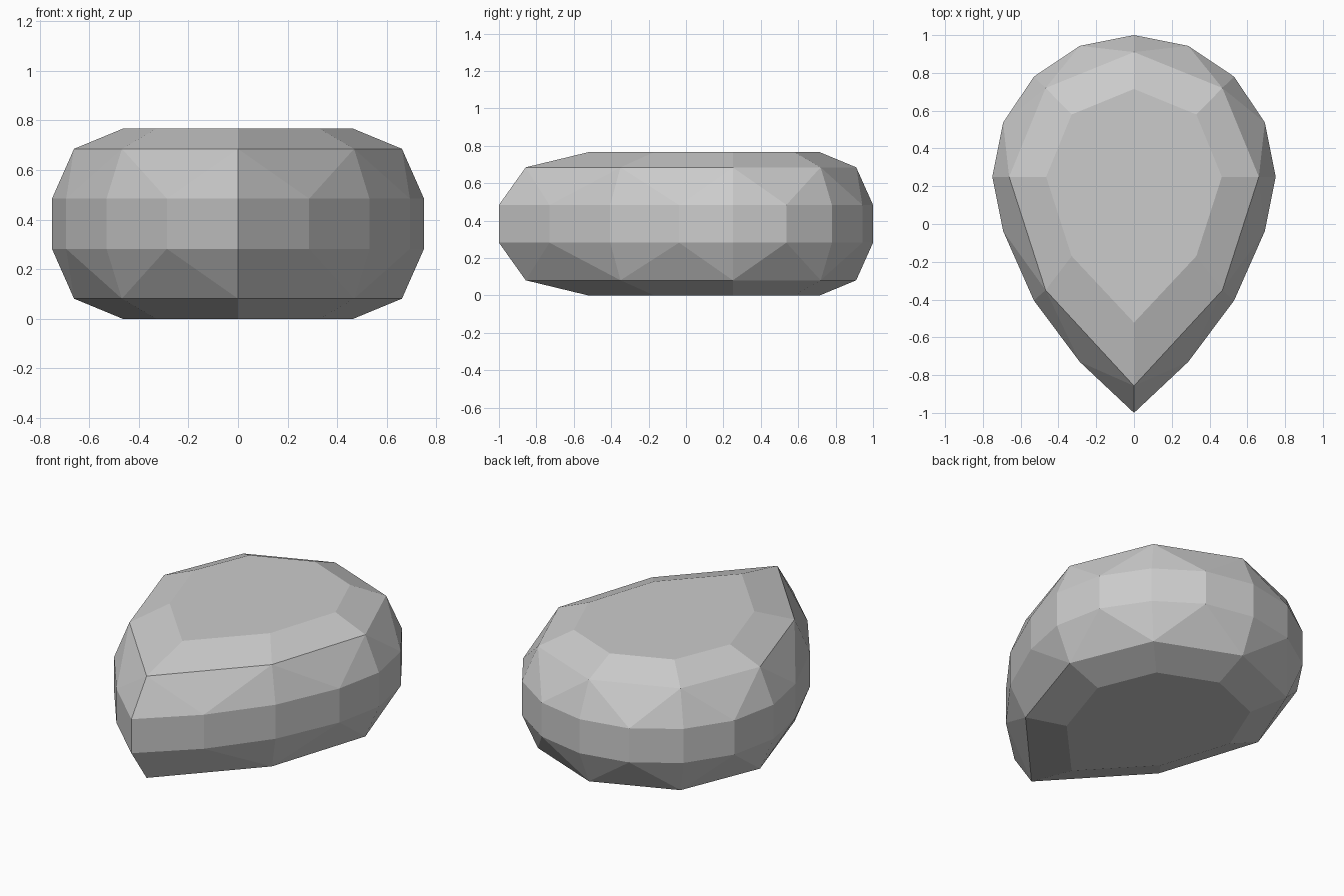
import bpy
import bmesh

cube = bpy.data.objects.get("Cube")
if cube:
    bpy.data.objects.remove(cube, do_unlink=True)

# Single flat stone colour
grey = bpy.data.materials.new("stone_grey")
grey.use_nodes = True
colour = (0.6, 0.6, 0.6, 1)
grey.diffuse_color = colour
grey.node_tree.nodes["Principled BSDF"].inputs["Base Color"].default_value = colour

# Half outlines of the pear shape, from rounded back to pointed front
GIRDLE = [(0, 1), (0.287, 0.943), (0.53, 0.78), (0.693, 0.537), (0.75, 0.25),
          (0.693, -0.037), (0.53, -0.405), (0.287, -0.73), (0, -1)]
CROWN = [(0, 0.91), (0.468, 0.72), (0.661, 0.25), (0.468, -0.35), (0, -0.857)]
TABLE = [(0, 0.715), (0.33, 0.58), (0.465, 0.25), (0.33, -0.17), (0, -0.522)]
HEIGHT, CROWN_Z, GIRDLE_Z = 0.766, 0.685, 0.484


def ring(bm, half, z):
    """Mirror a half outline into a closed ring of vertices."""
    outline = half + [(-x, y) for x, y in half[-2:0:-1]]
    return [bm.verts.new((x, y, z)) for x, y in outline]


def band(bm, a, b):
    """Quads between two rings of equal count."""
    for i in range(len(a)):
        j = (i + 1) % len(a)
        bm.faces.new((a[i], a[j], b[j], b[i]))


def star_facets(bm, inner, outer):
    """Triangles from a ring to one with twice as many corners."""
    n = len(inner)
    for i in range(n):
        j = (i + 1) % n
        start, mid, end = outer[2 * i], outer[2 * i + 1], outer[2 * j]
        bm.faces.new((inner[i], start, mid))
        bm.faces.new((inner[i], mid, inner[j]))
        bm.faces.new((inner[j], mid, end))


# Pear-cut gem: identical facets above and below a straight girdle
bm = bmesh.new()
girdles = []
for flip in (False, True):
    table, crown, girdle = [
        ring(bm, half, HEIGHT - z if flip else z)
        for half, z in ((TABLE, HEIGHT), (CROWN, CROWN_Z), (GIRDLE, GIRDLE_Z))]
    bm.faces.new(table)
    band(bm, table, crown)
    star_facets(bm, crown, girdle)
    girdles.append(girdle)
band(bm, *girdles)
bmesh.ops.recalc_face_normals(bm, faces=bm.faces)

mesh = bpy.data.meshes.new("pear_gem")
bm.to_mesh(mesh)
bm.free()
mesh.materials.append(grey)
gem = bpy.data.objects.new("pear_gem", mesh)
bpy.context.collection.objects.link(gem)
